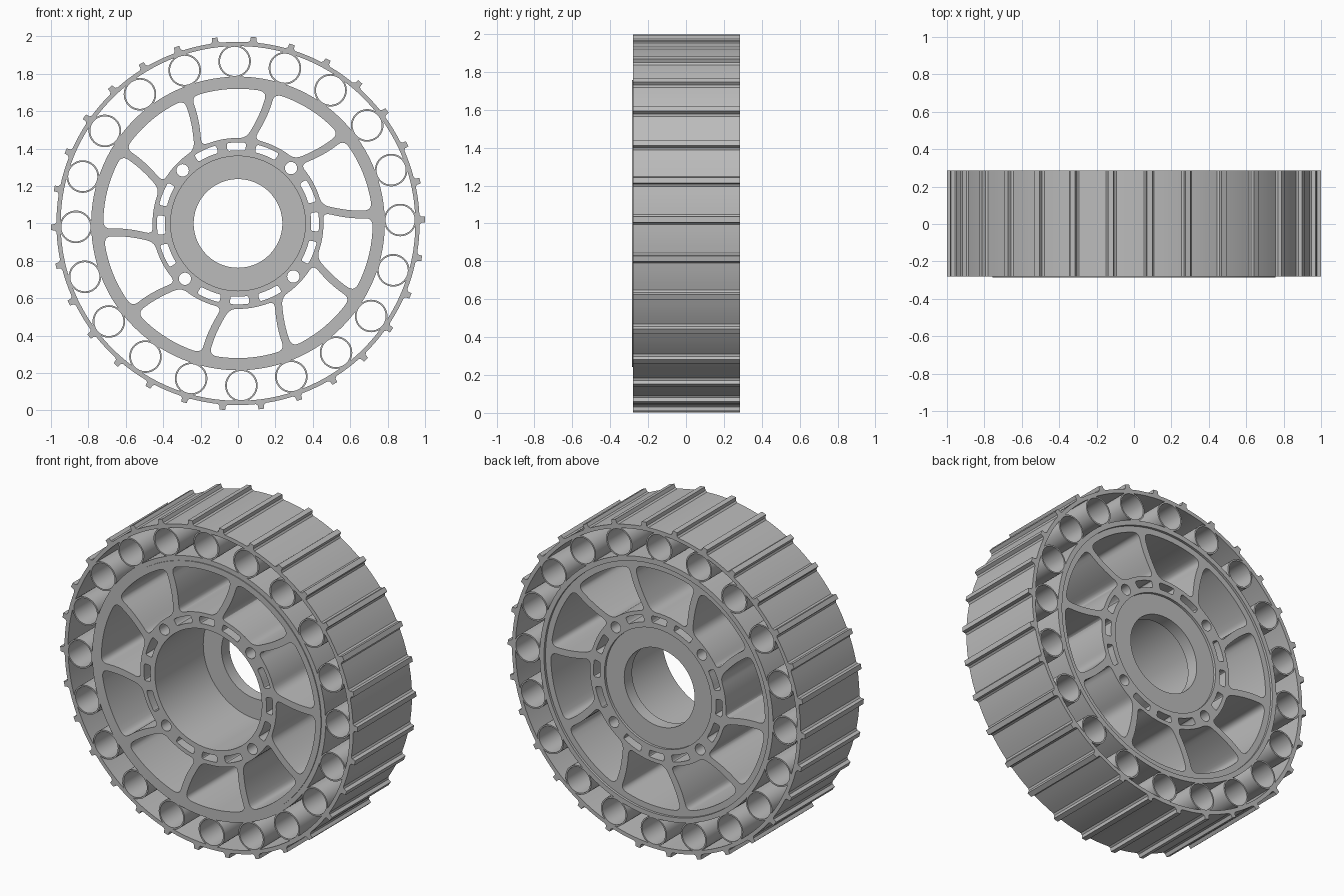
import bpy
import bmesh
from math import sin, cos, pi, radians
from mathutils import Matrix, Vector

cube = bpy.data.objects.get("Cube")
if cube:
    bpy.data.objects.remove(cube, do_unlink=True)

grey = bpy.data.materials.new("plain grey")
grey.use_nodes = True
grey.diffuse_color = (0.5, 0.5, 0.5, 1)
grey.node_tree.nodes["Principled BSDF"].inputs["Base Color"].default_value = (0.5, 0.5, 0.5, 1)

TURN = 1.2  # whole wheel is turned slightly, in degrees
FRONT, BACK = -0.28, 0.285


def polar(r, deg):
    return Vector((r * cos(radians(deg)), r * sin(radians(deg))))


def circle(r, n=96, centre=Vector((0, 0))):
    return [centre + polar(r, 360 * i / n) for i in range(n)]


def extrude(name, outlines, y0, y1):
    """Fill nested outlines (holes cut automatically) and extrude along y."""
    curve = bpy.data.curves.new(name, 'CURVE')
    curve.dimensions = '2D'
    curve.fill_mode = 'BOTH'
    curve.extrude = (y1 - y0) / 2
    for pts in outlines:
        spline = curve.splines.new('POLY')
        spline.points.add(len(pts) - 1)
        for p, co in zip(spline.points, pts):
            p.co = (co.x, co.y, 0, 1)
        spline.use_cyclic_u = True
    temp = bpy.data.objects.new(name + " outline", curve)
    bpy.context.collection.objects.link(temp)
    bpy.context.view_layer.update()
    graph = bpy.context.evaluated_depsgraph_get()
    mesh = bpy.data.meshes.new_from_object(temp.evaluated_get(graph))
    bpy.data.objects.remove(temp, do_unlink=True)
    bpy.data.curves.remove(curve)

    bm = bmesh.new()
    bm.from_mesh(mesh)
    bmesh.ops.remove_doubles(bm, verts=bm.verts, dist=0.0001)
    bmesh.ops.recalc_face_normals(bm, faces=bm.faces)
    bm.transform(Matrix.Translation((0, (y0 + y1) / 2, 1)) @ Matrix.Rotation(pi / 2, 4, 'X'))
    bm.to_mesh(mesh)
    bm.free()
    mesh.materials.clear()
    mesh.materials.append(grey)
    obj = bpy.data.objects.new(name, mesh)
    bpy.context.collection.objects.link(obj)
    bpy.ops.object.select_all(action='DESELECT')
    obj.select_set(True)
    bpy.context.view_layer.objects.active = obj
    bpy.ops.object.shade_smooth_by_angle(angle=radians(30))
    return obj


def rounded(sides, corners, steps=5):
    """Join trimmed sides into a loop with a curved corner after each side."""
    loop = []
    for i, side in enumerate(sides):
        a, c, b = side[-1], corners[i], sides[(i + 1) % len(sides)][0]
        loop += side
        for k in range(1, steps):
            t = k / steps
            loop.append(a * (1 - t) ** 2 + c * 2 * t * (1 - t) + b * t * t)
    return loop


# Window between two curved spokes
R_IN, R_OUT, SPOKE = 0.457, 0.72, 0.021


def spoke_edge(r, start, side):
    u = (R_OUT - r) / (R_OUT - R_IN)
    return start + 4 + 6 * u ** 2.5 + side * SPOKE / r * 180 / pi


def window(start):
    def low(r):
        return polar(r, spoke_edge(r, start, 1))

    def high(r):
        return polar(r, spoke_edge(r, start + 36, -1))

    def arc(r, trim, flip):
        a = spoke_edge(r, start, 1) + trim
        b = spoke_edge(r, start + 36, -1) - trim
        pts = [polar(r, a + (b - a) * k / 10) for k in range(11)]
        return pts[::-1] if flip else pts

    radii = [R_IN + 0.04 + (R_OUT - R_IN - 0.08) * k / 8 for k in range(9)]
    sides = [arc(R_OUT, 3.5, False), [high(r) for r in reversed(radii)],
             arc(R_IN, 5, True), [low(r) for r in radii]]
    return rounded(sides, [high(R_OUT), high(R_IN), low(R_IN), low(R_OUT)])


# Rounded slot that follows a circle
def slot(mid, half, r=0.412, w=0.021):
    a, b, n = mid - half, mid + half, 6
    outer = [polar(r + w, a + (b - a) * k / n) for k in range(n + 1)]
    inner = [polar(r - w, b + (a - b) * k / n) for k in range(n + 1)]
    ends = 1.5
    return rounded([outer, [polar(r + w * 0.4, b + ends), polar(r - w * 0.4, b + ends)],
                    inner, [polar(r - w * 0.4, a - ends), polar(r + w * 0.4, a - ends)]],
                   [polar(r + w, b + ends), polar(r - w, b + ends),
                    polar(r - w, a - ends), polar(r + w, a - ends)], 3)


# Hub with spokes, slots and bolt holes
hub = [circle(0.757, 160), circle(0.36)]
hub += [window(36 * i) for i in range(10)]
for q in range(4):
    base = 90 * q + TURN
    hub += [slot(base, 5.5), slot(base + 23, 7), slot(base - 23, 7)]
    hub.append(circle(0.033, 24, polar(0.41, base + 45)))
extrude("spoked_hub", hub, -0.285, 0.27)

# Floor of the centre bore
extrude("bore_floor", [circle(0.361), circle(0.237)], 0.18, 0.255)

# Sleeve around the hub
extrude("hub_sleeve", [circle(0.785, 160), circle(0.756, 160)], FRONT, BACK)

# Cushion tubes between sleeve and tread
tubes = []
for i in range(20):
    c = polar(0.867, 18 * i + TURN)
    tubes += [circle(0.087, 40, c), circle(0.078, 40, c)]
extrude("cushion_tubes", tubes, FRONT, BACK)

# Tread band with raised bars
band = []
for i in range(30):
    mid = 12 * i + TURN
    for r, off in ((0.971, -1.6), (0.979, -1.0), (1.0, -0.85), (1.0, 0.85), (0.979, 1.0), (0.971, 1.6)):
        band.append(polar(r, mid + off))
    band += [polar(0.971, mid + 1.6 + 8.8 * k / 4) for k in range(1, 4)]
extrude("tread_band", [band, circle(0.948, 160)], FRONT, BACK)
